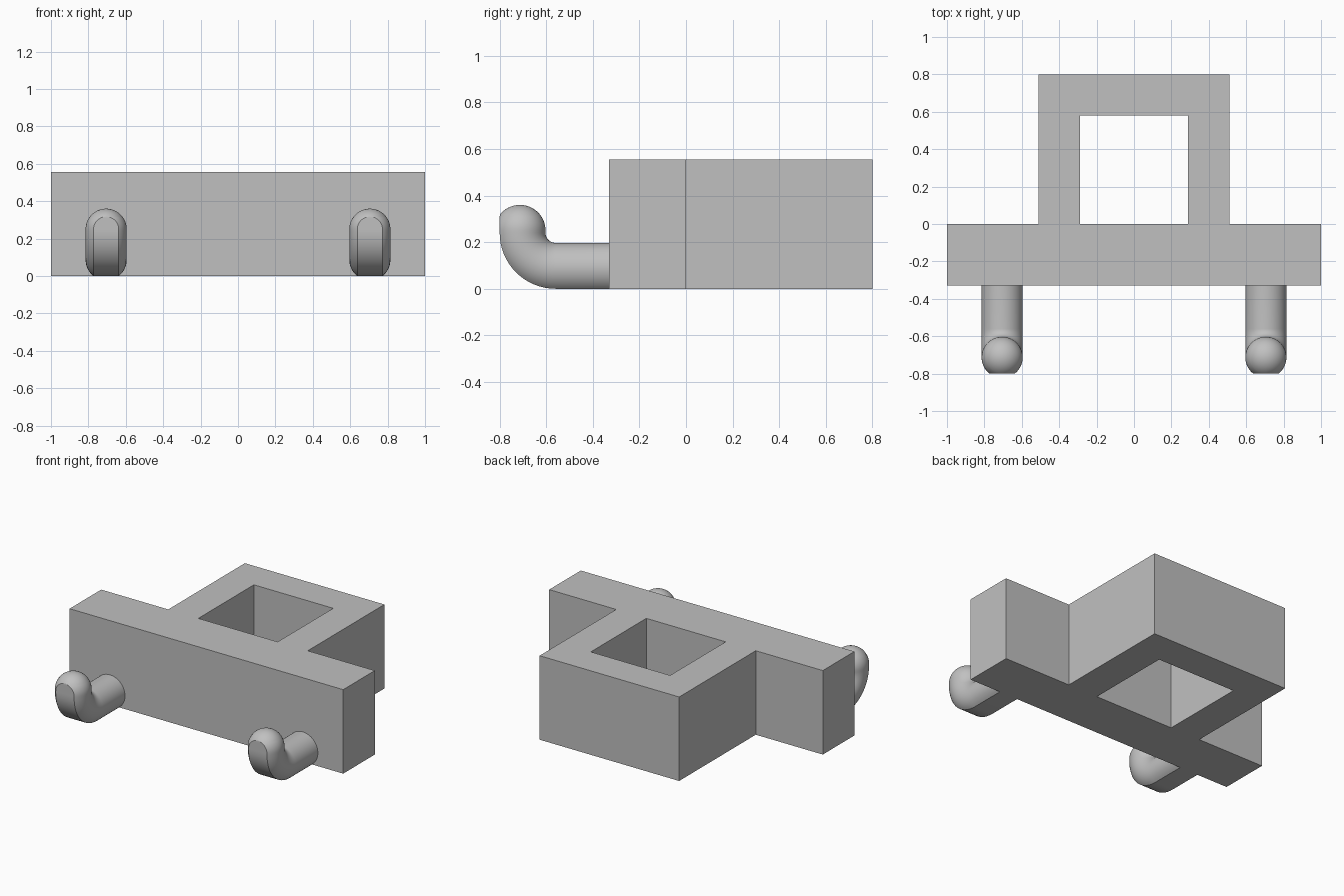
import bpy, bmesh
from math import pi, sin, cos, acos

cube = bpy.data.objects.get("Cube")
if cube:
    bpy.data.objects.remove(cube, do_unlink=True)

# One plain grey
grey = bpy.data.materials.new("plain grey")
grey.use_nodes = True
colour = (0.53, 0.53, 0.53, 1)
grey.diffuse_color = colour
grey.node_tree.nodes["Principled BSDF"].inputs["Base Color"].default_value = colour


def make_object(name, bm):
    mesh = bpy.data.meshes.new(name)
    bm.to_mesh(mesh)
    bm.free()
    mesh.materials.append(grey)
    obj = bpy.data.objects.new(name, mesh)
    bpy.context.collection.objects.link(obj)
    return obj


# Body: crossbar and square rear loop, laid out as plan cells and thickened
HEIGHT = 0.555
xs = [-1, -0.51, -0.29, 0.29, 0.51, 1]
ys = [-0.33, 0, 0.58, 0.8]
plan = ["#####", " # # ", " ### "]
bm = bmesh.new()
for row, (y0, y1) in zip(plan, zip(ys, ys[1:])):
    for cell, (x0, x1) in zip(row, zip(xs, xs[1:])):
        if cell == "#":
            corners = [(x0, y0), (x1, y0), (x1, y1), (x0, y1)]
            bm.faces.new([bm.verts.new((x, y, 0)) for x, y in corners])
bmesh.ops.remove_doubles(bm, verts=bm.verts, dist=1e-4)
body = make_object("body", bm)
solid = body.modifiers.new("thickness", "SOLIDIFY")
solid.thickness = HEIGHT
solid.offset = 1

# Hook: round bar with a flat along its outer side, bent up, with a domed tip
R, FLAT, BEND = 0.11, 0.087, 0.153
BEND_Y, BEND_Z, TIP_Z = -0.56, 0.24, 0.25
SIDES, STEPS = 40, 16


def add_ring(bm, y, z, turn, radius):
    """Section facing along the path; its outer side is cut at FLAT."""
    start = acos(min(1, FLAT / radius))
    ring = []
    for i in range(SIDES + 1):
        a = start + (2 * pi - 2 * start) * i / SIDES
        out = radius * cos(a)
        ring.append(bm.verts.new((radius * sin(a),
                                  y - out * sin(turn), z - out * cos(turn))))
    return ring


bm = bmesh.new()
rings = [add_ring(bm, -0.33, BEND_Z - BEND, 0, R)]
for i in range(STEPS + 1):
    t = pi / 2 * i / STEPS
    rings.append(add_ring(bm, BEND_Y - BEND * sin(t), BEND_Z - BEND * cos(t), t, R))
for i in range(STEPS + 1):
    t = pi / 2 * i / STEPS
    rings.append(add_ring(bm, BEND_Y - BEND, TIP_Z + R * sin(t), pi / 2,
                          max(R * cos(t), 1e-6)))
for a, b in zip(rings, rings[1:]):
    for i in range(SIDES + 1):
        j = (i + 1) % (SIDES + 1)
        bm.faces.new((a[i], a[j], b[j], b[i]))
bm.faces.new(rings[0])
bmesh.ops.remove_doubles(bm, verts=bm.verts, dist=1e-5)
bmesh.ops.recalc_face_normals(bm, faces=bm.faces)
left = make_object("left_hook", bm)
left.location.x = 0.705

bpy.ops.object.select_all(action="DESELECT")
left.select_set(True)
bpy.context.view_layer.objects.active = left
bpy.ops.object.shade_smooth_by_angle(angle=pi / 7)

right = left.copy()
right.name = "right_hook"
right.location.x = -0.705
bpy.context.collection.objects.link(right)
